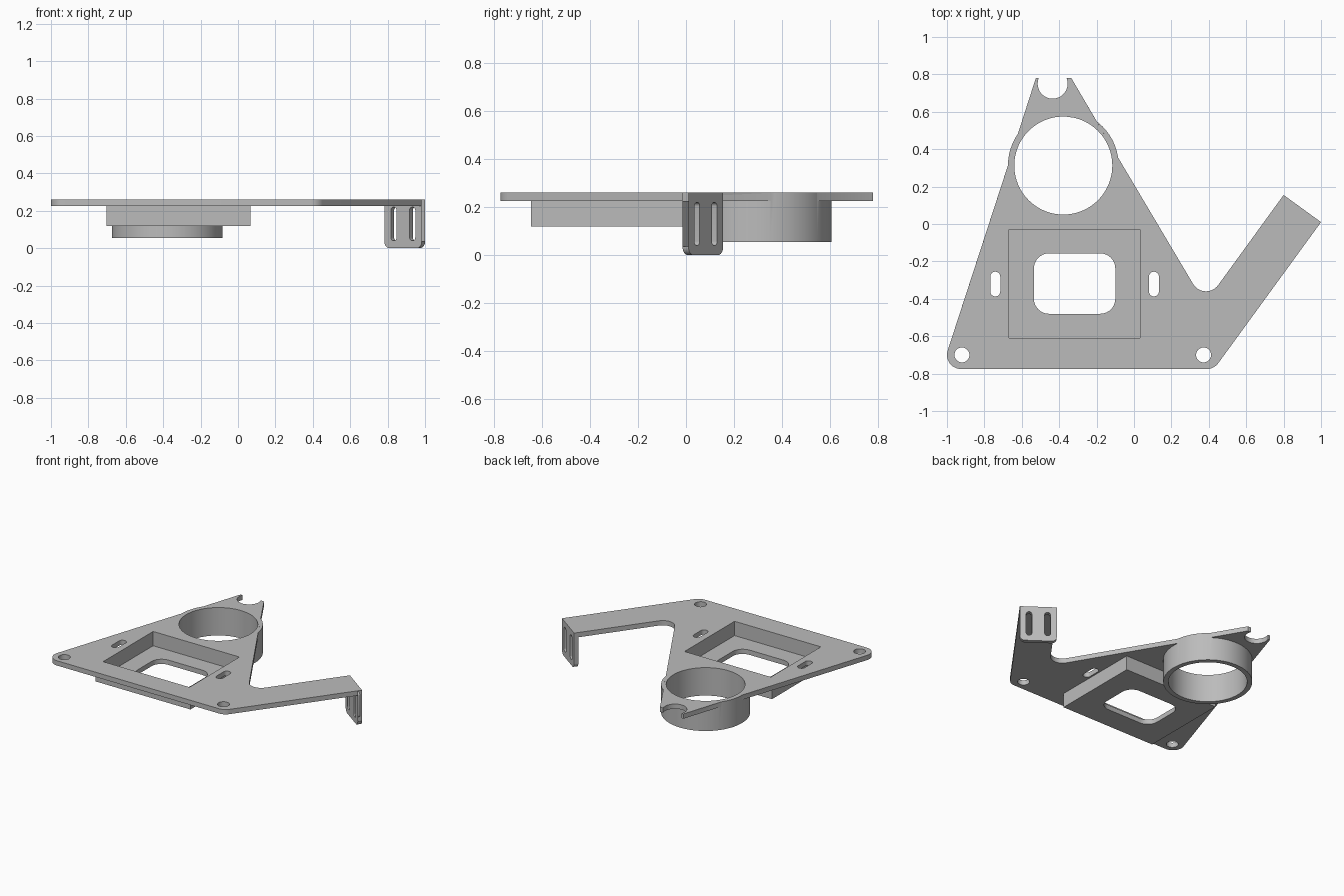
import bpy, bmesh
from math import cos, sin, radians, atan2
from mathutils import Matrix, Vector

cube = bpy.data.objects.get("Cube")
if cube:
    bpy.data.objects.remove(cube, do_unlink=True)

TOP, UNDER = 0.26, 0.225          # plate faces
TRAY_Z, COLLAR_Z = 0.12, 0.055    # lowest levels of tray and collar

grey = bpy.data.materials.new("matte grey")
grey.use_nodes = True
colour = (0.5, 0.5, 0.5, 1)
grey.diffuse_color = colour
grey.node_tree.nodes["Principled BSDF"].inputs["Base Color"].default_value = colour


def arc(cx, cy, r, a0, a1, n=12):
    angles = [radians(a0 + (a1 - a0) * i / n) for i in range(n + 1)]
    return [(cx + r * cos(a), cy + r * sin(a)) for a in angles]


def circle(cx, cy, r, n=96):
    return arc(cx, cy, r, 0, 360, n)[:-1]


def rect(x0, x1, y0, y1, r=0.0, n=8):
    if not r:
        return [(x0, y0), (x1, y0), (x1, y1), (x0, y1)]
    return (arc(x0 + r, y0 + r, r, 180, 270, n) + arc(x1 - r, y0 + r, r, 270, 360, n)
            + arc(x1 - r, y1 - r, r, 0, 90, n) + arc(x0 + r, y1 - r, r, 90, 180, n))


def slab(name, loops, z0, z1):
    """Solid plate from an outer loop and hole loops."""
    curve = bpy.data.curves.new(name, 'CURVE')
    curve.dimensions = '2D'
    curve.fill_mode = 'BOTH'
    curve.extrude = (z1 - z0) / 2
    for loop in loops:
        spline = curve.splines.new('POLY')
        spline.points.add(len(loop) - 1)
        for p, (x, y) in zip(spline.points, loop):
            p.co = (x, y, 0, 1)
        spline.use_cyclic_u = True
    temp = bpy.data.objects.new(name + "_profile", curve)
    bpy.context.collection.objects.link(temp)
    bpy.context.view_layer.update()
    mesh = bpy.data.meshes.new_from_object(
        temp.evaluated_get(bpy.context.evaluated_depsgraph_get()))
    bpy.data.objects.remove(temp, do_unlink=True)
    bm = bmesh.new()
    bm.from_mesh(mesh)
    bmesh.ops.translate(bm, verts=bm.verts, vec=(0, 0, (z0 + z1) / 2))
    bmesh.ops.remove_doubles(bm, verts=bm.verts, dist=1e-5)
    bmesh.ops.recalc_face_normals(bm, faces=bm.faces)
    bm.to_mesh(mesh)
    bm.free()
    mesh.materials.clear()
    mesh.materials.append(grey)
    obj = bpy.data.objects.new(name, mesh)
    bpy.context.collection.objects.link(obj)
    return obj


# Main plate: rounded corners, side arm, forked tip
arm_out, arm_in = Vector((1.0, 0.01)), Vector((0.8, 0.155))
outline = (arc(-0.925, -0.7, 0.075, 162, 270) + arc(0.39, -0.7, 0.075, 270, 324)
           + [tuple(arm_out), tuple(arm_in)]
           + arc(0.385, -0.28, 0.08, 324, 211)
           + [(-0.085, 0.355), (-0.2, 0.55), (-0.335, 0.78), (-0.36, 0.78)]
           + arc(-0.435, 0.75, 0.08, 15, -195, 24)
           + [(-0.51, 0.78), (-0.525, 0.78), (-0.62, 0.485), (-0.675, 0.31)])
ring = (-0.378, 0.3125)
plate = slab("mounting_bracket", [
    outline,
    circle(*ring, 0.27),
    rect(-0.685, 0.05, -0.63, -0.01),
    circle(-0.92, -0.7, 0.04, 32), circle(0.372, -0.7, 0.04, 32),
    rect(-0.768, -0.715, -0.387, -0.255, 0.026),
    rect(0.08, 0.133, -0.387, -0.255, 0.026)], UNDER, TOP)

# Round collar
collar = slab("collar", [circle(*ring, 0.296), circle(*ring, 0.262)], COLLAR_Z, TOP)

# Recessed tray: walls, then floor with a rounded window
walls = slab("tray_walls", [rect(-0.702, 0.068, -0.648, 0.006),
                            rect(-0.668, 0.033, -0.61, -0.03)], TRAY_Z, UNDER + 0.01)
lip = slab("tray_lip", [rect(-0.69, 0.055, -0.635, -0.005),
                        rect(-0.668, 0.033, -0.61, -0.03)], TRAY_Z + 0.05, TOP)
tray_floor = slab("tray_floor", [rect(-0.685, 0.05, -0.63, -0.01),
                                 rect(-0.535, -0.1, -0.48, -0.157, 0.08)],
                  TRAY_Z, TRAY_Z + 0.035)

# Slotted tab hanging from the arm end
edge = arm_in - arm_out
half = edge.length / 2
tab_outline = (arc(-half + 0.035, 0.035, 0.035, 180, 270)
               + arc(half - 0.035, 0.035, 0.035, 270, 360) + [(half, TOP), (-half, TOP)])
slots = [rect(s * half / 2 - 0.019, s * half / 2 + 0.019, 0.04, 0.22, 0.018)
         for s in (-1, 1)]
tab = slab("slotted_tab", [tab_outline] + slots, -0.03, 0)
mid = (arm_in + arm_out) / 2
tab.data.transform(Matrix.Translation((mid.x, mid.y, 0))
                   @ Matrix.Rotation(atan2(edge.y, edge.x) + radians(180), 4, 'Z')
                   @ Matrix.Rotation(radians(90), 4, 'X')
                   @ Matrix.Scale(-1, 4, (0, 0, 1)) @ Matrix.Scale(-1, 4, (1, 0, 0)))
if sum((v.co.xy - mid).dot(mid - Vector((0.385, -0.7))) for v in tab.data.vertices) > 0:
    d = Vector((edge.y, -edge.x)).normalized() * 0.03
    d = d if d.y < 0 else -d
    tab.data.transform(Matrix.Translation((d.x, d.y, 0)))

# Fuse everything into one clean solid
parts = [collar, walls, lip, tray_floor, tab]
for part in parts:
    mod = plate.modifiers.new(part.name, 'BOOLEAN')
    mod.operation, mod.solver, mod.object = 'UNION', 'EXACT', part
bpy.context.view_layer.update()
fused = bpy.data.meshes.new_from_object(
    plate.evaluated_get(bpy.context.evaluated_depsgraph_get()))
plate.modifiers.clear()
plate.data = fused
for part in parts:
    bpy.data.objects.remove(part, do_unlink=True)
bm = bmesh.new()
bm.from_mesh(fused)
bmesh.ops.remove_doubles(bm, verts=bm.verts, dist=1e-5)
bmesh.ops.dissolve_limit(bm, angle_limit=radians(0.5), verts=bm.verts, edges=bm.edges)
bm.to_mesh(fused)
bm.free()

bpy.ops.object.select_all(action='DESELECT')
plate.select_set(True)
bpy.context.view_layer.objects.active = plate
bpy.ops.object.shade_smooth_by_angle(angle=radians(30))
